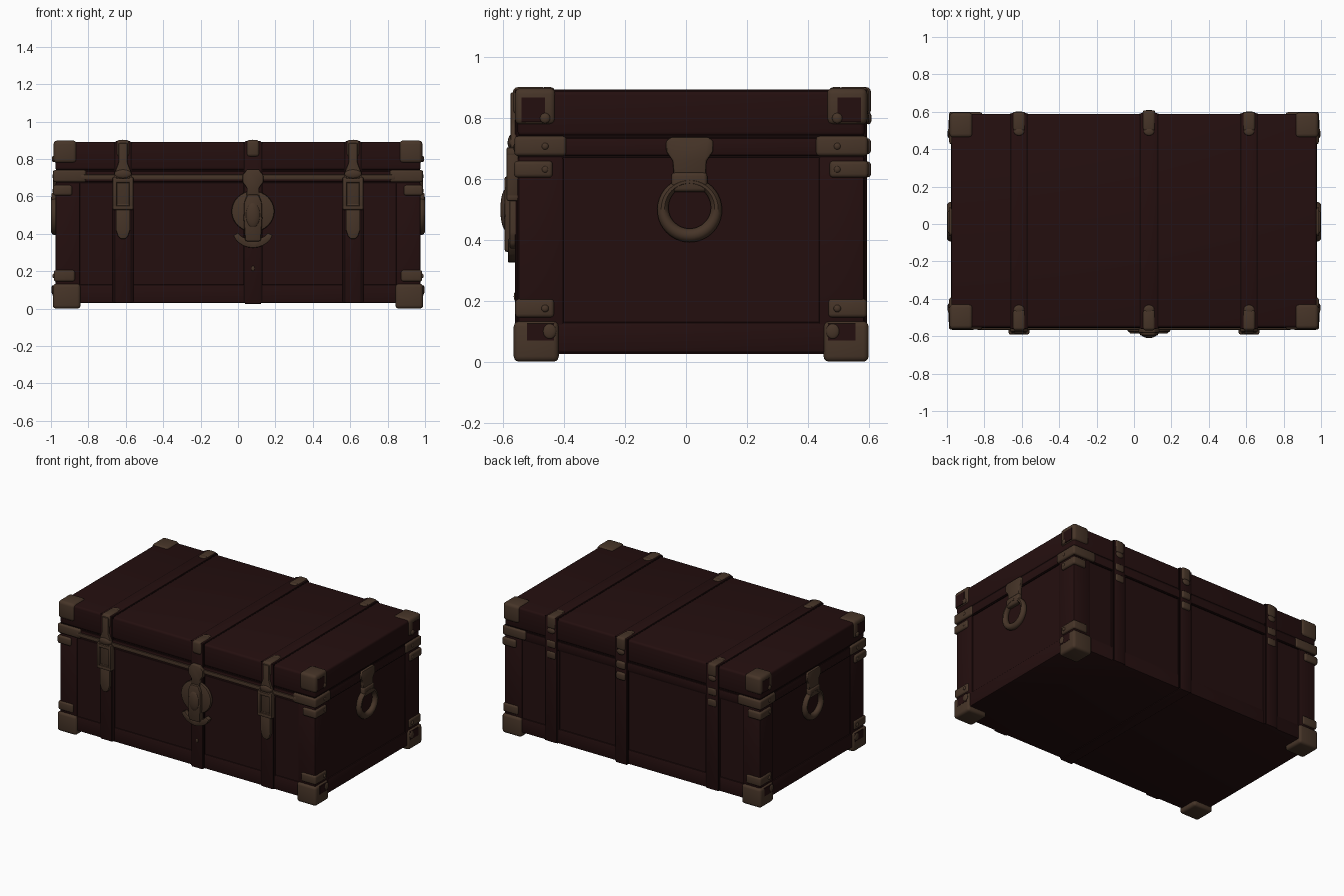
import bpy, bmesh, math
from mathutils import Matrix, Vector

if "Cube" in bpy.data.objects:
    bpy.data.objects.remove(bpy.data.objects["Cube"])


def material(name, rgb):
    m = bpy.data.materials.new(name)
    m.diffuse_color = (*rgb, 1)
    m.use_nodes = True
    m.node_tree.nodes["Principled BSDF"].inputs["Base Color"].default_value = m.diffuse_color
    return m


LEATHER = material("dark red leather", (0.0175, 0.0046, 0.0046))
SEAM = material("dark seam", (0.007, 0.002, 0.002))
BRONZE = material("aged bronze", (0.062, 0.035, 0.021))


def finish(bm, name, mat, bevel=0.0, segs=2):
    bmesh.ops.recalc_face_normals(bm, faces=bm.faces)
    if bevel:
        bmesh.ops.bevel(bm, geom=bm.edges[:], offset=bevel, segments=segs,
                        profile=0.5, affect='EDGES', clamp_overlap=True)
    me = bpy.data.meshes.new(name)
    bm.to_mesh(me)
    bm.free()
    me.materials.append(mat)
    ob = bpy.data.objects.new(name, me)
    bpy.context.collection.objects.link(ob)
    return ob


def box(name, x0, x1, y0, y1, z0, z1, mat, bevel=0.0, segs=2):
    bm = bmesh.new()
    size = Vector((abs(x1 - x0), abs(y1 - y0), abs(z1 - z0), 1))
    mid = Vector(((x0 + x1) / 2, (y0 + y1) / 2, (z0 + z1) / 2))
    bmesh.ops.create_cube(bm, size=1, matrix=Matrix.Translation(mid) @ Matrix.Diagonal(size))
    return finish(bm, name, mat, bevel, segs)


def plate(name, pts, axis, d0, d1, mat, bevel=0.006):
    """Outline extruded along y (points are x, z) or along x (points are y, z)."""
    bm = bmesh.new()
    put = (lambda u, v, d: (u, d, v)) if axis == 'y' else (lambda u, v, d: (d, u, v))
    a = [bm.verts.new(put(u, v, d0)) for u, v in pts]
    b = [bm.verts.new(put(u, v, d1)) for u, v in pts]
    bm.faces.new(a)
    bm.faces.new(b[::-1])
    for i in range(len(pts)):
        j = (i + 1) % len(pts)
        bm.faces.new((a[i], a[j], b[j], b[i]))
    return finish(bm, name, mat, bevel)


def mirrored(half, cx):
    """Symmetric outline from (half width, z) points listed top to bottom."""
    return [(cx + w, z) for w, z in half] + [(cx - w, z) for w, z in half[::-1]]


def blob(name, pos, radii, mat):
    bm = bmesh.new()
    bmesh.ops.create_uvsphere(bm, u_segments=20, v_segments=12, radius=1,
                              matrix=Matrix.Translation(pos) @ Matrix.Diagonal((*radii, 1)))
    return finish(bm, name, mat)


# Chest body, base rails, lid and lid rim
box("body_panels", -.968, .968, -.545, .578, .035, .88, LEATHER)
box("base_rail", -.976, .976, -.551, .585, .03, .13, LEATHER, .008)
box("lid_rim", -.979, .979, -.556, .589, .677, .735, LEATHER, .006)
box("lid", -.977, .977, -.553, .587, .741, .89, LEATHER, .014, 3)
box("lid_seam", -.974, .974, -.55, .584, .73, .745, SEAM)
box("rim_seam", -.974, .974, -.55, .584, .67, .68, SEAM)

for sx in (-1, 1):
    for sy, edge in ((-1, -.553), (1, .587)):
        def corner(name, dx, dy, z0, z1, out, bev):
            return box(name, sx * (.977 + out), sx * (.977 - dx),
                       edge + sy * out, edge - sy * dy, z0, z1, BRONZE, bev, 3)
        # Leather corner post
        box("corner_post", sx * .976, sx * .845, edge - sy * .002, edge - sy * .15,
            .03, .672, LEATHER, .006)
        # Bronze corner caps, rim brackets and foot
        corner("top_corner_cap", .115, .125, .778, .899, .009, .02)
        corner("lid_rim_bracket", .165, .16, .676, .741, .011, .012)
        corner("body_rim_bracket", .09, .115, .605, .66, .012, .012)
        corner("lower_bracket", .105, .12, .145, .206, .008, .012)
        corner("foot_cap", .135, .135, .0, .133, .013, .018)
        # Worn leather patches and rivets on the cap sides
        box("top_cap_patch", sx * .98, sx * .9875, edge - sy * .012, edge - sy * .09,
            .787, .868, LEATHER)
        blob("top_cap_rivet", (sx * .986, edge - sy * .09, .80), (.009, .017, .017), BRONZE)
        box("foot_cap_patch", sx * .98, sx * .9915, edge - sy * .03, edge - sy * .12,
            .07, .125, LEATHER)
        blob("foot_cap_rivet", (sx * .99, edge - sy * .105, .10), (.008, .022, .025), BRONZE)
        for z in (.708, .632, .175):
            blob("bracket_rivet", (sx * .985, edge - sy * .09, z), (.008, .012, .012), BRONZE)

# Straps wrapping the chest, with edge clips
for cx, w, low in ((-.615, .041, .031), (.08, .043, .025), (.615, .041, .031)):
    box("strap_seam", cx - w - .007, cx + w + .007, -.5575, .5905, .0325, .8915, SEAM)
    box("leather_strap", cx - w, cx + w, -.561, .594, low, .895, LEATHER, .004)
    if cx != .08:
        box("strap_lower_panel", cx - .055, cx + .055, -.555, .588, .034, .67, LEATHER, .004)
    back = .608 if cx == .08 else .6
    for name, y0, y1 in (("front_top_clip", -.569, -.455), ("back_top_clip", back, .495)):
        box(name, cx - .034, cx + .034, y0, y1, .812, .902, BRONZE, .016, 3)
        blob(name + "_tip", (cx, y1, .895), (.028, .022, .008), BRONZE)
    for z in (.708, .632):
        box("back_clip", cx - .034, cx + .034, .56, back, z - .026, z + .026, BRONZE, .012, 3)
    blob("back_rivet", (cx, back - .008, .80), (.03, .01, .02), BRONZE)

# Bronze bar along the front of the lid rim
box("front_bar", -.84, .84, -.566, -.55, .69, .717, BRONZE, .005)

# Side latches with buckle and tongue
for cx in (-.615, .615):
    plate("latch_strap", mirrored([(.024, .885), (.024, .78), (.045, .725), (.047, .69),
                                   (.04, .53)], cx), 'y', -.577, -.55, BRONZE)
    plate("latch_tongue", mirrored([(.038, .56), (.038, .42), (.026, .385), (.01, .372)], cx),
          'y', -.58, -.55, BRONZE)
    for s in (-1, 1):
        box("buckle_side", cx + s * .033, cx + s * .055, -.59, -.55, .54, .705, BRONZE, .007)
    for z in (.54, .685):
        box("buckle_bar", cx - .055, cx + .055, -.59, -.55, z - .012, z + .012, BRONZE, .007)
    blob("latch_hinge", (cx, -.574, .72), (.045, .012, .024), BRONZE)

# Central lock
LX = .08
plate("lock_hasp", mirrored([(.03, .745), (.055, .715), (.055, .675), (.032, .645),
                             (.035, .60)], LX), 'y', -.582, -.55, BRONZE)
disc = [(LX + .115 * math.cos(t * math.pi / 16), .52 + .11 * math.sin(t * math.pi / 16))
        for t in range(32)]
plate("lock_disc", disc, 'y', -.578, -.55, BRONZE, .01)
plate("lock_tongue", mirrored([(.03, .61), (.047, .57), (.05, .48), (.042, .36)], LX),
      'y', -.597, -.55, BRONZE, .01)
blob("lock_knob", (LX, -.59, .50), (.04, .02, .07), BRONZE)
angles = [math.radians(200 + 14 * i) for i in range(11)]
crescent = [(LX + .112 * math.cos(a), .425 + .1 * math.sin(a)) for a in angles]
crescent += [(LX + .085 * math.cos(a), .425 + .055 * math.sin(a)) for a in angles[::-1]]
plate("lock_crescent", crescent, 'y', -.585, -.55, BRONZE, .005)
blob("strap_stud", (LX, -.561, .215), (.009, .005, .014), BRONZE)

# Side ring handles with hanger plates
for sx in (-1, 1):
    plate("handle_plate", mirrored([(.062, .738), (.077, .725), (.077, .69), (.055, .66),
                                    (.052, .6)], .012), 'x', sx * .96, sx * .99, BRONZE)
    box("handle_loop", sx * .96, sx * .998, -.048, .07, .558, .622, BRONZE, .012, 3)
    bm = bmesh.new()
    rows = []
    for i in range(40):
        a = 2 * math.pi * i / 40
        r = .0185 - .004 * math.sin(a)
        row = []
        for j in range(10):
            b = 2 * math.pi * j / 10
            R = .088 + r * math.cos(b)
            row.append(bm.verts.new((sx * (.978 + .022 * math.sin(b)),
                                     .012 + R * math.cos(a), .503 + R * math.sin(a))))
        rows.append(row)
    for i in range(40):
        for j in range(10):
            p, q, k = rows[i], rows[(i + 1) % 40], (j + 1) % 10
            bm.faces.new((p[j], q[j], q[k], p[k]))
    finish(bm, "ring_handle", BRONZE)

# Smooth shading with crisp edges
bpy.ops.object.select_all(action='SELECT')
bpy.context.view_layer.objects.active = bpy.context.selected_objects[0]
bpy.ops.object.shade_smooth_by_angle(angle=math.radians(40))
